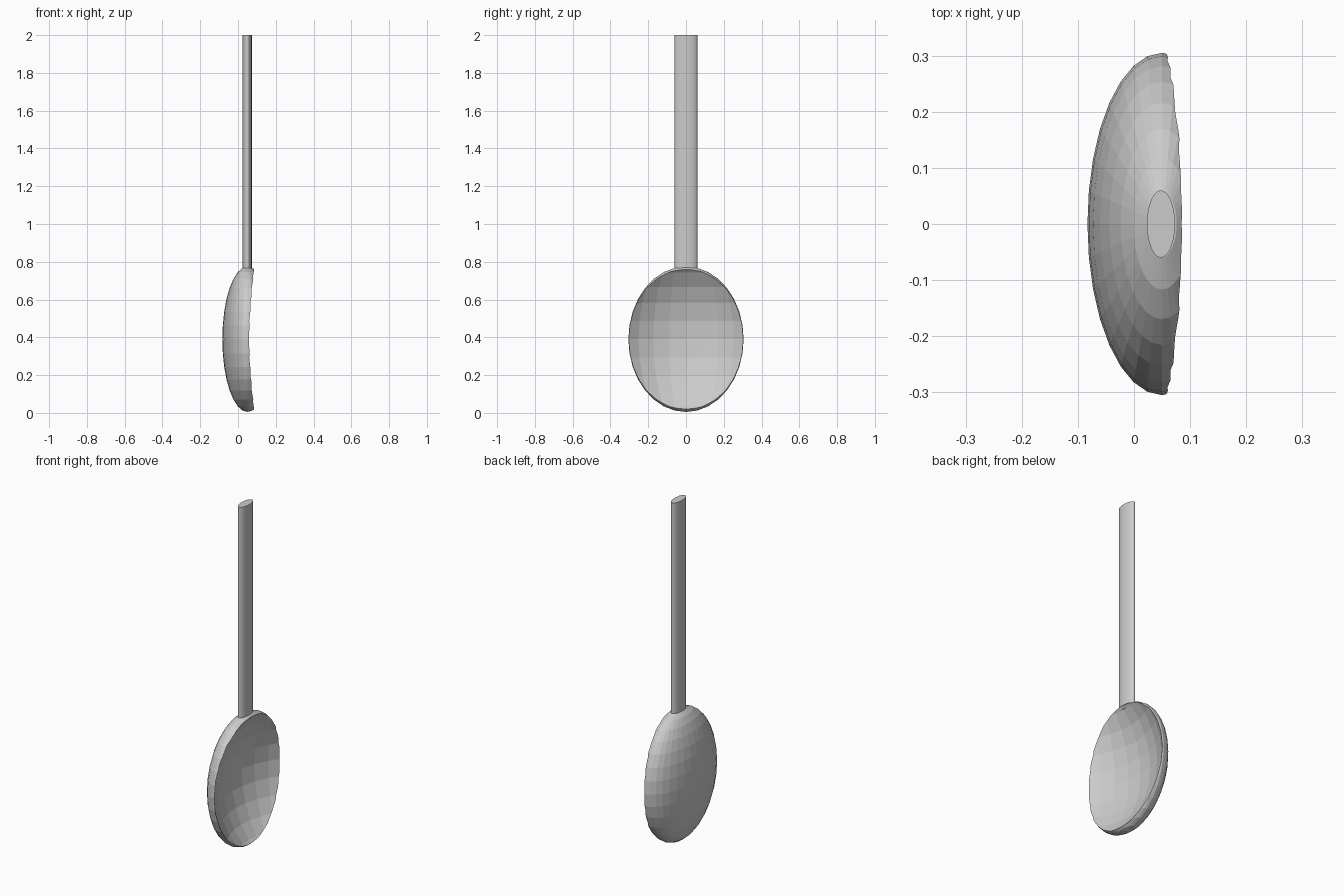
import bpy

if "Cube" in bpy.data.objects:
    bpy.data.objects.remove(bpy.data.objects["Cube"])


def ellipsoid(name, centre, radii):
    bpy.ops.mesh.primitive_uv_sphere_add(segments=32, ring_count=16, radius=1, location=centre)
    ob = bpy.context.object
    ob.name = name
    ob.scale = radii
    bpy.ops.object.transform_apply(location=False, rotation=False, scale=True)
    return ob


# Bowl: flattened ellipsoid hollowed by a larger one
bowl = ellipsoid("bowl", (0.05, 0, 0.39), (0.133, 0.305, 0.385))
cutter = ellipsoid("bowl_cutter", (0.346, 0, 0.39), (0.391, 0.452, 0.50))

mod = bowl.modifiers.new("hollow", 'BOOLEAN')
mod.operation = 'DIFFERENCE'
mod.solver = 'EXACT'
mod.object = cutter
bpy.context.view_layer.objects.active = bowl
bpy.ops.object.modifier_apply(modifier=mod.name)
bpy.data.objects.remove(cutter, do_unlink=True)

# Handle: long oval rod sunk slightly into the bowl's top
bottom, top = 0.745, 2.0
bpy.ops.mesh.primitive_cylinder_add(vertices=32, radius=1, depth=top - bottom,
                                    location=(0.048, 0, (top + bottom) / 2))
handle = bpy.context.object
handle.name = "handle"
handle.scale = (0.025, 0.06, 1)
bpy.ops.object.transform_apply(location=False, rotation=False, scale=True)
bpy.ops.object.shade_smooth_by_angle()
